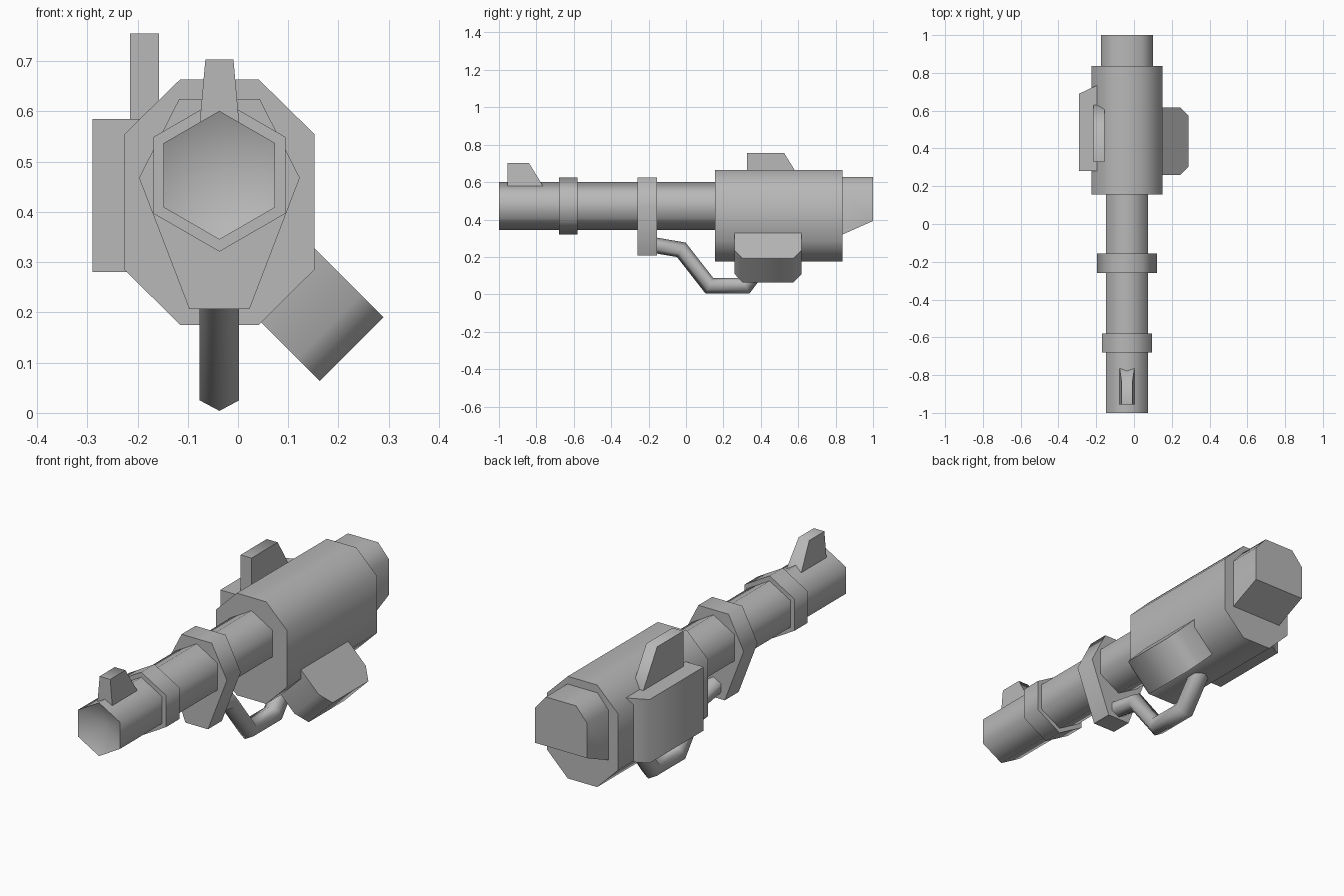
import bpy
import bmesh
import math
from mathutils import Vector

cube = bpy.data.objects.get("Cube")
if cube:
    bpy.data.objects.remove(cube, do_unlink=True)

CX = -0.037      # barrel axis
CZ = 0.473

grey = bpy.data.materials.new("gunmetal_grey")
grey.use_nodes = True
grey.diffuse_color = (0.48, 0.48, 0.48, 1)
grey.node_tree.nodes["Principled BSDF"].inputs["Base Color"].default_value = grey.diffuse_color


def loft(name, rings, dish=0.0):
    """Skin matching rings of points, cap both ends; dish sinks the first cap."""
    bm = bmesh.new()
    loops = [[bm.verts.new(p) for p in ring] for ring in rings]
    n = len(loops[0])
    for a, b in zip(loops, loops[1:]):
        for i in range(n):
            j = (i + 1) % n
            bm.faces.new((a[i], a[j], b[j], b[i]))
    first = bm.faces.new(loops[0])
    bm.faces.new(loops[-1])
    if dish:
        centre = bmesh.ops.poke(bm, faces=[first])["verts"][0]
        centre.co.y += dish
    bmesh.ops.recalc_face_normals(bm, faces=bm.faces[:])
    # soft long edges, crisp corners
    for f in bm.faces:
        f.smooth = True
    for e in bm.edges:
        e.smooth = e.calc_face_angle(math.pi) < math.radians(65)
    mesh = bpy.data.meshes.new(name)
    bm.to_mesh(mesh)
    bm.free()
    mesh.materials.append(grey)
    obj = bpy.data.objects.new(name, mesh)
    bpy.context.collection.objects.link(obj)
    return obj


def along_y(name, profile, y0, y1, dish=0.0):
    return loft(name, [[(x, y, z) for x, z in profile] for y in (y0, y1)], dish)


def hexagon(r):
    angles = [math.radians(90 + 60 * i) for i in range(6)]
    return [(CX + r * math.cos(a), CZ + r * math.sin(a)) for a in angles]


def mirrored(half):
    """Full profile from its right half, given as offsets from the axis."""
    return [(CX + x, z) for x, z in half] + [(CX - x, z) for x, z in reversed(half)]


# Barrel and its two collars
along_y("barrel", hexagon(0.128), -1.0, 0.2, dish=0.06)
along_y("front_collar", hexagon(0.152), -0.68, -0.58)
along_y("rear_collar", mirrored([(0.08, 0.625), (0.16, 0.468), (0.06, 0.207)]), -0.26, -0.155)

# Main body
along_y("body", mirrored([(0.078, 0.664), (0.189, 0.555), (0.189, 0.285), (0.078, 0.175)]), 0.155, 0.837)

# Tail block with a rising underside
tail = [[(x, y, z) for x, z in mirrored([(0.08, 0.627), (0.138, 0.56), (0.138, low)])]
        for y, low in ((0.82, 0.312), (1.0, 0.392))]
for ring in tail:
    for p in ring:
        assert len(p) == 3
loft("tail_block", tail)

# Front sight, tapering upward with a sloped back
loft("front_sight", [
    [(CX - w, -0.955, z), (CX + w, -0.955, z), (CX + w, back, z), (CX - w, back, z)]
    for w, back, z in ((0.039, -0.765, 0.58), (0.028, -0.84, 0.703))])

# Side box with a slanted rear, and the fin on it
box = [(-0.29, 0.28), (-0.29, 0.69), (-0.195, 0.735), (-0.195, 0.28)]
loft("side_box", [[(x, y, z) for x, y in box] for z in (0.28, 0.585)])
fin = [(0.327, 0.56), (0.327, 0.755), (0.525, 0.755), (0.63, 0.585), (0.63, 0.56)]
loft("fin", [[(x, y, z) for y, z in fin] for x in (-0.215, -0.157)])

# Lower pod, set at forty five degrees with chamfered outer corners
out = Vector((1, 0, -1)).normalized()
across = Vector((1, 0, 1)).normalized()
root = Vector((0.06, 0, 0.293))
pod = [(0.0, 0.26), (0.0, 0.618), (0.171, 0.618), (0.235, 0.573), (0.235, 0.303), (0.171, 0.26)]
loft("lower_pod", [[root + out * d + across * s + Vector((0, y, 0)) for d, y in pod]
                   for s in (-0.09, 0.09)])

# Bent grip tube with mitred joints
path = [Vector((0, y, z)) for y, z in
        [(-0.2, 0.268), (-0.025, 0.238), (0.125, 0.046), (0.318, 0.046), (0.45, 0.22)]]
tube = []
for i, p in enumerate(path):
    before = (p - path[max(i - 1, 0)]).normalized()
    after = (path[min(i + 1, len(path) - 1)] - p).normalized()
    t = (before + after).normalized()
    up = Vector((0, -t.z, t.y))
    stretch = 1 / max(t.dot(after if after.length else before), 0.5)
    ring = []
    for k in range(6):
        a = math.radians(90 + 60 * k)
        ring.append(Vector((CX, 0, 0)) + p + Vector((0.0455 * math.cos(a), 0, 0))
                    + up * (0.042 * stretch * math.sin(a)))
    tube.append(ring)
loft("grip_tube", tube)
